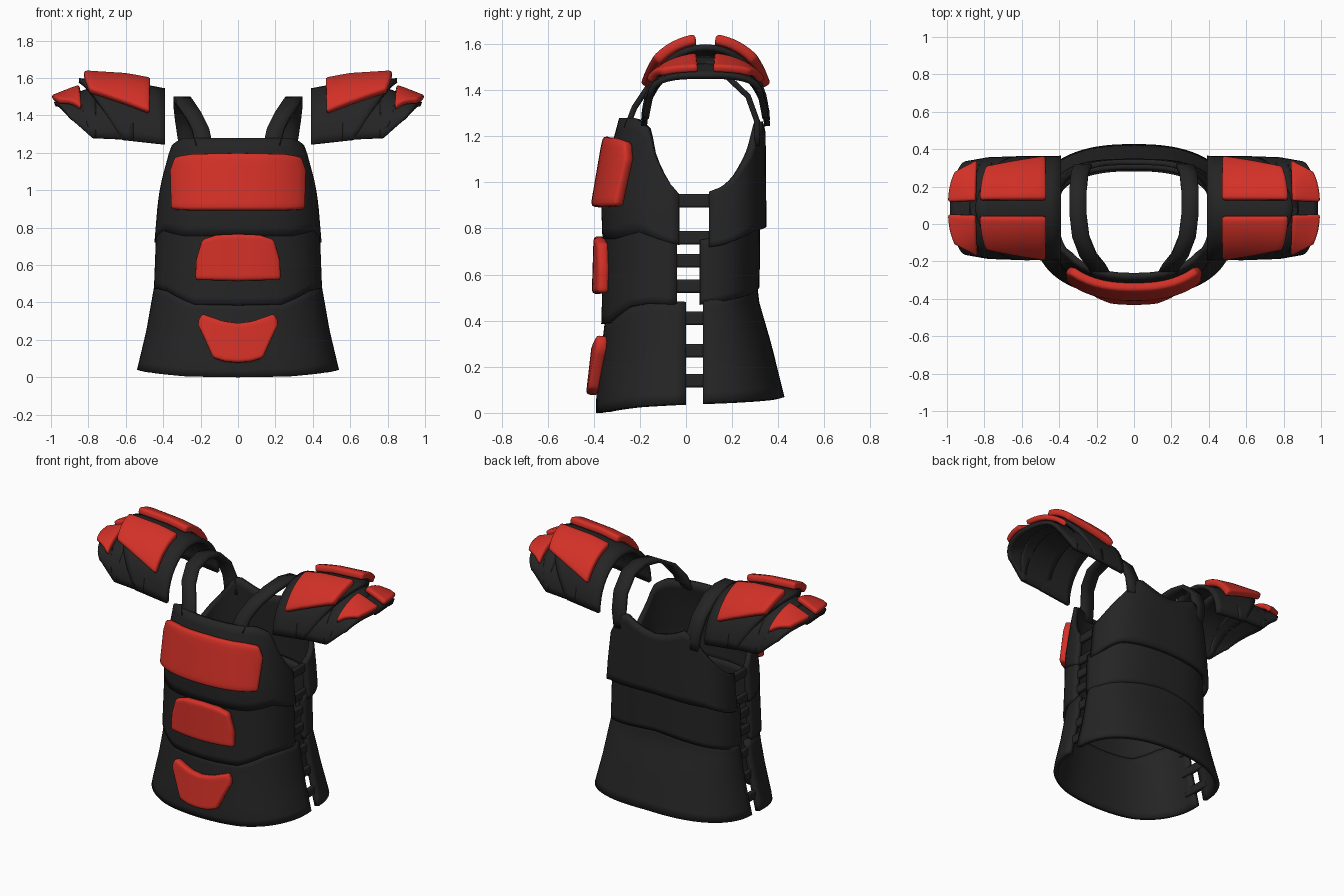
import bpy, bmesh, math
from mathutils import Vector

if "Cube" in bpy.data.objects:
    bpy.data.objects.remove(bpy.data.objects["Cube"])


def material(name, rgb):
    m = bpy.data.materials.new(name)
    m.diffuse_color = (*rgb, 1)
    m.use_nodes = True
    m.node_tree.nodes["Principled BSDF"].inputs["Base Color"].default_value = m.diffuse_color
    return m


BLACK = material("matte_black", (0.018, 0.018, 0.018))
RED = material("padding_red", (0.65, 0.03, 0.02))


def lerp(pts, t):
    """Piecewise linear lookup in [(t, value), ...]."""
    if t <= pts[0][0]:
        return pts[0][1]
    for (a, va), (b, vb) in zip(pts, pts[1:]):
        if t <= b:
            return va + (vb - va) * (t - a) / (b - a)
    return pts[-1][1]


def sheet(name, f, nu, nv, mat, centre, thick, offset, mirror=False, bevel=0.0):
    """Grid surface f(u, v), u and v in 0..1, facing away from centre, then thickened."""
    bm = bmesh.new()
    g = [[bm.verts.new(f(i / nu, j / nv)) for j in range(nv + 1)] for i in range(nu + 1)]
    for i in range(nu):
        for j in range(nv):
            bm.faces.new((g[i][j], g[i + 1][j], g[i + 1][j + 1], g[i][j + 1]))
    bm.normal_update()
    c = Vector(centre)
    if sum(fc.normal.dot(fc.calc_center_median() - c) for fc in bm.faces) < 0:
        bmesh.ops.reverse_faces(bm, faces=bm.faces[:])
    return finish(name, bm, mat, thick, offset, mirror, bevel)


def finish(name, bm, mat, thick=0, offset=-1, mirror=False, bevel=0.0):
    me = bpy.data.meshes.new(name)
    bm.to_mesh(me)
    bm.free()
    ob = bpy.data.objects.new(name, me)
    bpy.context.collection.objects.link(ob)
    me.materials.append(mat)
    if thick:
        s = ob.modifiers.new("thickness", 'SOLIDIFY')
        s.thickness, s.offset = thick, offset
    if bevel:
        b = ob.modifiers.new("soft_edges", 'BEVEL')
        b.width, b.segments, b.limit_method, b.angle_limit = bevel, 2, 'ANGLE', math.radians(45)
    if mirror:
        ob.modifiers.new("mirror", 'MIRROR')
    bpy.context.view_layer.objects.active = ob
    ob.select_set(True)
    bpy.ops.object.shade_smooth_by_angle(angle=math.radians(40))
    ob.select_set(False)
    return ob


# Body profiles by height: half width, and y at the centre line
W_CHEST = [(.72, .447), (.9, .432), (1.1, .408), (1.22, .392), (1.28, .385)]
W_MID = [(.38, .453), (.8, .437)]
W_LOW = [(0, .545), (.04, .54), (.25, .49), (.5, .446)]
Y_CHEST = [(.74, .362), (.9, .368), (1.15, .325), (1.28, .29)]
Y_MID = [(.38, .368), (.8, .355)]
Y_LOW = [(0, .39), (.07, .39), (.4, .352)]
B_CHEST = [(.72, .35), (1.27, .345)]
B_MID = [(.45, .318), (.8, .322)]
B_LOW = [(.05, .432), (.3, .37), (.5, .312)]


def tier(name, sign, n, y0, width, depth, bottom, top):
    def f(u, v):
        a = (2 * u - 1) * math.pi / 2
        k = abs(2 * u - 1)
        z = lerp(bottom, k) * (1 - v) + lerp(top, k) * v
        w, d = lerp(width, z), lerp(depth, z) - y0
        x = math.copysign(w * abs(math.sin(a)) ** (2 / n), a)
        return Vector((x, sign * (y0 + d * max(0, math.cos(a)) ** (2 / n)), z))
    return sheet(name, f, 40, 10, BLACK, (0, 0, .6), .03, -1)


def raised(edge, h=.03):
    return [(k, z + h) for k, z in edge]


# Front shell: chest, belly and skirt tiers
chest_edge = [(0, .755), (.4, .755), (.7, .785), (1, .73)]
belly_edge = [(0, .385), (.3, .39), (.6, .46), (.8, .475), (1, .47)]
tier("front_chest", -1, 2.4, .03, W_CHEST, Y_CHEST, chest_edge,
     [(0, 1.28), (.5, 1.28), (.62, 1.26), (.72, 1.235), (.81, 1.12), (1, .95)])
tier("front_belly", -1, 2.4, .04, W_MID, Y_MID, belly_edge, raised(chest_edge))
tier("front_skirt", -1, 2.4, .0, W_LOW, Y_LOW, [(0, 0), (.3, .005), (.7, .03), (1, .042)],
     raised(belly_edge, .012))

# Back shell
back_edge = [(0, .81), (.5, .79), (1, .72)]
waist_edge = [(0, .55), (.4, .515), (1, .47)]
tier("back_chest", 1, 3, .1, W_CHEST, B_CHEST, back_edge,
     [(0, 1.2), (.27, 1.27), (.36, 1.25), (.54, 1.14), (.8, 1.03), (1, .96)])
tier("back_waist", 1, 2.6, .06, W_MID, B_MID, waist_edge, raised(back_edge))
tier("back_skirt", 1, 2.4, .075, W_LOW, B_LOW, [(0, .07), (1, .045)], raised(waist_edge))


# Red front pads, following the shell
def front_pad(name, width, depth, y0, half, bottom, top):
    def f(u, v):
        s = 2 * u - 1
        x = s * lerp(half, v)
        z = lerp(bottom, abs(s)) * (1 - v) + lerp(top, abs(s)) * v
        w, d = lerp(width, z), lerp(depth, z) - y0
        return Vector((x, -y0 - d * (1 - abs(x / w) ** 2.4) ** (1 / 2.4) + .005, z))
    sheet(name, f, 16, 8, RED, (0, 0, .6), .05, 1, bevel=.016)


front_pad("chest_pad", W_CHEST, Y_CHEST, .03, [(0, .335), (.75, .338), (1, .315)],
          [(0, .89), (.8, .89), (1, .895)], [(0, 1.19), (.8, 1.185), (1, 1.17)])
front_pad("belly_pad", W_MID, Y_MID, .04, [(0, .22), (.5, .215), (1, .185)],
          [(0, .515), (1, .52)], [(0, .765), (.6, .76), (1, .735)])
front_pad("skirt_pad", W_LOW, Y_LOW, 0, [(0, .13), (.5, .18), (.8, .212), (1, .185)],
          [(0, .075), (.5, .08), (1, .1)], [(0, .285), (.4, .295), (1, .335)])


# Shoulder straps
PATH = [(.18, -.27, 1.24), (.2, -.235, 1.33), (.245, -.175, 1.42), (.285, -.07, 1.48),
        (.3, .06, 1.5), (.3, .18, 1.475), (.29, .28, 1.38), (.275, .32, 1.27), (.26, .322, 1.16)]


def strap_point(u, v):
    p = [lerp([(i / 8, q[k]) for i, q in enumerate(PATH)], v) for k in range(3)]
    return Vector((p[0] + (u - .5) * .092, p[1], p[2]))


sheet("shoulder_strap", strap_point, 2, 16, BLACK, (.28, .05, 1.2), .025, -1, mirror=True)

# Side straps joining front and back
for z in (.92, .76, .66, .55, .41, .27, .14):
    bm = bmesh.new()
    bmesh.ops.create_cube(bm, size=1)
    w = lerp(W_LOW if z < .45 else W_MID if z < .8 else W_CHEST, z)
    for v in bm.verts:
        v.co = Vector((w - .022 + v.co.x * .028, .03 + v.co.y * .2, z + v.co.z * .058))
    finish("side_strap", bm, BLACK, mirror=True, bevel=.009)

# Shoulder guards: arches over the arm, top / bottom height and half width along x
UPPER = ([(.39, 1.545), (.6, 1.585), (.86, 1.6)], [(.39, 1.245), (.62, 1.27), (.86, 1.33)],
         [(.39, .28), (.86, .275)])
LOWER = ([(.55, 1.55), (.8, 1.545), (.88, 1.515), (.99, 1.47)],
         [(.55, 1.27), (.78, 1.28), (.89, 1.38), (.99, 1.42)],
         [(.55, .28), (.78, .272), (.99, .235)])


def arch(prof, x, a):
    zt, zb, hw = (lerp(p, x) for p in prof)
    return Vector((x, .085 + hw * math.sin(a), zb + (zt - zb) * math.cos(a)))


def guard(name, prof, x0, x1_top, x1_side):
    def f(u, v):
        a = (2 * u - 1) * math.pi / 2
        x1 = x1_top + (x1_side - x1_top) * abs(2 * u - 1) ** 1.5
        return arch(prof, x0 + (x1 - x0) * v, a)
    sheet(name, f, 20, 8, BLACK, (.65, .085, 1.2), .026, -1, mirror=True)


guard("shoulder_guard_upper", UPPER, .39, .85, .62)
guard("shoulder_guard_middle", LOWER, .56, .88, .79)
guard("shoulder_guard_outer", LOWER, .76, .985, .9)


# Red shoulder pads, front and rear of each guard
def guard_pad(name, prof, x0, x1, a0, a_in, a_out, sign, thick):
    def f(u, v):
        end = a_in + (a_out - a_in) * u
        x = x0 + (x1 - .03 * v * v - x0) * u
        p = arch(prof, x, sign * math.radians(a0 + (end - a0) * v))
        p.z += .004
        return p
    sheet(name, f, 8, 8, RED, (.65, .085, 1.2), thick, 1, mirror=True, bevel=.014)


for side, s in (("front", -1), ("rear", 1)):
    guard_pad("upper_pad_" + side, UPPER, .475, .825, 8, 62, 46, s, .045)
    guard_pad("outer_pad_" + side, LOWER, .84, .985, 8, 64, 50, s, .035)
